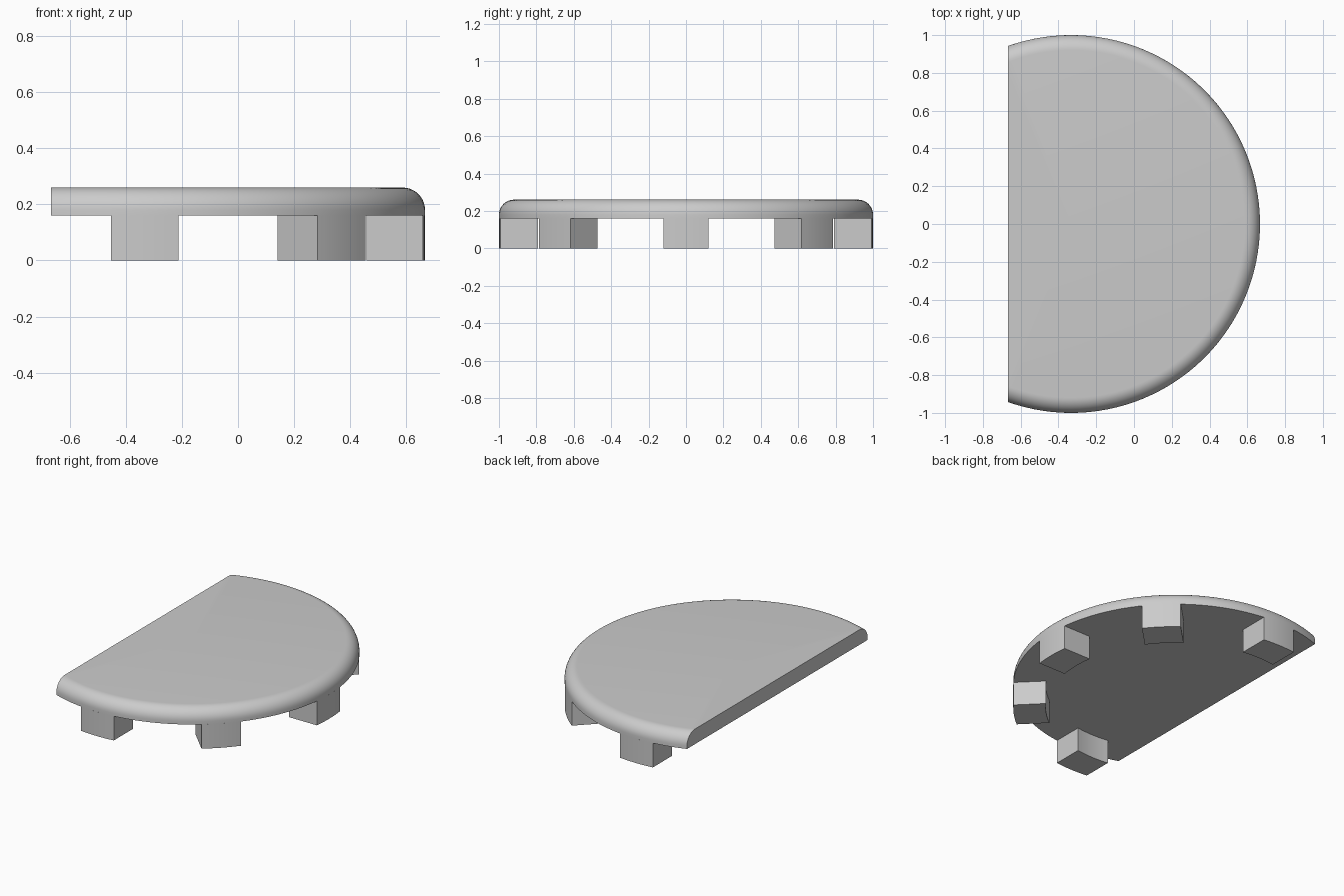
import bpy, bmesh
from math import sin, cos, asin, pi, radians
from mathutils import Vector

old = bpy.data.objects.get("Cube")
if old:
    bpy.data.objects.remove(old, do_unlink=True)

CENTRE = Vector((-0.333, 0, 0))   # axis of the round outline
CUT = -0.334                      # straight edge, relative to the axis
R, INNER = 1.0, 0.8
UNDER, TOP, FILLET = 0.16, 0.26, 0.08
HALF_WIDTH = 0.12

grey = bpy.data.materials.new("light_grey")
grey.use_nodes = True
colour = (0.6, 0.6, 0.6, 1)
grey.diffuse_color = colour
grey.node_tree.nodes["Principled BSDF"].inputs["Base Color"].default_value = colour


def finish(name, bm):
    """Turn a bmesh into a smooth-shaded object with sharp edges."""
    bmesh.ops.recalc_face_normals(bm, faces=bm.faces)
    mesh = bpy.data.meshes.new(name)
    bm.to_mesh(mesh)
    bm.free()
    mesh.materials.append(grey)
    obj = bpy.data.objects.new(name, mesh)
    obj.location = CENTRE
    bpy.context.collection.objects.link(obj)
    bpy.ops.object.select_all(action='DESELECT')
    obj.select_set(True)
    bpy.context.view_layer.objects.active = obj
    bpy.ops.object.shade_smooth_by_angle(angle=radians(30))
    return obj


# Round plate with a filleted upper rim, sliced straight on one side
bm = bmesh.new()
profile = [(0, UNDER), (R, UNDER)]
for i in range(11):
    a = pi / 2 * i / 10
    profile.append((R - FILLET + FILLET * cos(a), TOP - FILLET + FILLET * sin(a)))
profile.append((0, TOP))
verts = [bm.verts.new((r, 0, z)) for r, z in profile]
edges = [bm.edges.new(pair) for pair in zip(verts, verts[1:])]
bmesh.ops.spin(bm, geom=verts + edges, axis=(0, 0, 1), cent=(0, 0, 0),
               angle=2 * pi, steps=128)
bmesh.ops.remove_doubles(bm, verts=bm.verts, dist=0.0001)
cut = bmesh.ops.bisect_plane(bm, geom=bm.verts[:] + bm.edges[:] + bm.faces[:],
                             plane_co=(CUT, 0, 0), plane_no=(-1, 0, 0),
                             clear_outer=True)
cut_edges = [e for e in cut["geom_cut"] if isinstance(e, bmesh.types.BMEdge)]
bmesh.ops.contextual_create(bm, geom=cut_edges)
finish("plate", bm)


# Feet: parallel sides, curved outer and inner walls, flush with the rim
def arc(radius, steps=8):
    half = asin(HALF_WIDTH / radius)
    angles = [half * (2 * i / steps - 1) for i in range(steps + 1)]
    return [(radius * cos(a), radius * sin(a), 0) for a in angles]


names = ["front_foot", "front_left_foot", "left_foot", "back_left_foot", "back_foot"]
for i, name in enumerate(names):
    bm = bmesh.new()
    outline = arc(R) + arc(INNER)[::-1]
    face = bm.faces.new([bm.verts.new(p) for p in outline])
    wall = bmesh.ops.extrude_face_region(bm, geom=[face])["geom"]
    bmesh.ops.translate(bm, vec=(0, 0, UNDER),
                        verts=[v for v in wall if isinstance(v, bmesh.types.BMVert)])
    foot = finish(name, bm)
    foot.rotation_euler.z = radians(45 * (i - 2))
